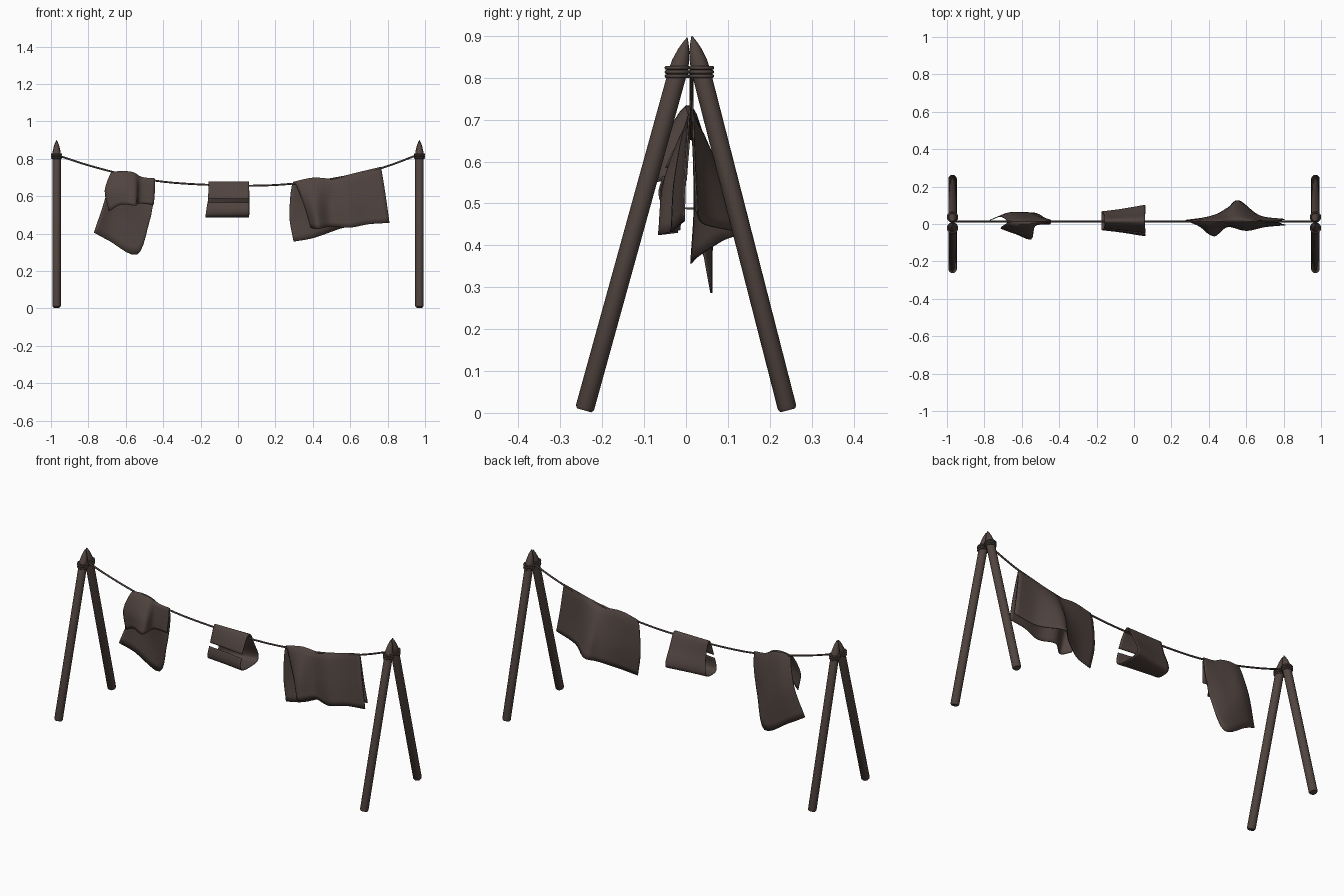
import bpy, bmesh, math
from mathutils import Vector

if "Cube" in bpy.data.objects:
    bpy.data.objects.remove(bpy.data.objects["Cube"])


def material(name, col):
    m = bpy.data.materials.new(name)
    m.diffuse_color = (*col, 1)
    m.use_nodes = True
    m.node_tree.nodes["Principled BSDF"].inputs["Base Color"].default_value = m.diffuse_color
    return m


WOOD = material("dark brown wood", (0.082, 0.058, 0.050))
CLOTH = material("dark brown cloth", (0.080, 0.057, 0.050))
ROPE = material("dark brown rope", (0.075, 0.054, 0.047))


def finish(name, bm, mat, angle=40):
    bmesh.ops.recalc_face_normals(bm, faces=bm.faces)
    me = bpy.data.meshes.new(name)
    bm.to_mesh(me)
    bm.free()
    ob = bpy.data.objects.new(name, me)
    bpy.context.collection.objects.link(ob)
    me.materials.append(mat)
    bpy.ops.object.select_all(action='DESELECT')
    ob.select_set(True)
    bpy.context.view_layer.objects.active = ob
    bpy.ops.object.shade_smooth_by_angle(angle=math.radians(angle))
    return ob


def spline(pts, steps):
    """Catmull-Rom through the points."""
    p = [Vector(q) for q in pts]
    p = [2 * p[0] - p[1]] + p + [2 * p[-1] - p[-2]]
    out = []
    for i in range(1, len(p) - 2):
        a, b, c, d = p[i - 1:i + 3]
        for k in range(steps):
            t = k / steps
            out.append(0.5 * (2 * b + (c - a) * t + (2 * a - 5 * b + 4 * c - d) * t * t
                              + (3 * b - a - 3 * c + d) * t ** 3))
    return out + [p[-2]]


def pole(name, base, tip, n=16):
    """Round pole with a chamfered foot and a pointed, bulging tip."""
    base, tip = Vector(base), Vector(tip)
    axis = tip - base
    L = axis.length
    q = axis.to_track_quat('Z', 'Y')
    prof = [(0.018, 0), (0.0225, 0.007), (0.0225, L - 0.085), (0.0205, L - 0.06),
            (0.014, L - 0.032), (0.007, L - 0.013), (0.001, L)]
    bm = bmesh.new()
    rings = [[bm.verts.new(base + q @ Vector((r * math.cos(2 * math.pi * k / n),
                                              r * math.sin(2 * math.pi * k / n), h)))
              for k in range(n)] for r, h in prof]
    for a, b in zip(rings, rings[1:]):
        for k in range(n):
            bm.faces.new((a[k], a[(k + 1) % n], b[(k + 1) % n], b[k]))
    bm.faces.new(rings[0])
    bm.faces.new(rings[-1])
    finish(name, bm, WOOD)


def tube(name, path, r, closed=False, n=8):
    """Rope along a path that stays close to a plane."""
    bm = bmesh.new()
    m = len(path)
    rings = []
    for i, p in enumerate(path):
        nxt = path[(i + 1) % m] if closed else path[min(i + 1, m - 1)]
        prv = path[i - 1] if closed else path[max(i - 1, 0)]
        t = (nxt - prv).normalized()
        side = t.cross(Vector((0, 0, 1))).normalized()
        up = side.cross(t)
        rings.append([bm.verts.new(p + r * (side * math.cos(2 * math.pi * k / n)
                                            + up * math.sin(2 * math.pi * k / n))) for k in range(n)])
    pairs = list(zip(rings, rings[1:])) + ([(rings[-1], rings[0])] if closed else [])
    for a, b in pairs:
        for k in range(n):
            bm.faces.new((a[k], a[(k + 1) % n], b[(k + 1) % n], b[k]))
    if not closed:
        bm.faces.new(rings[0])
        bm.faces.new(rings[-1])
    finish(name, bm, ROPE, 60)


def cloth(name, columns, steps=5):
    """Thin sheet lofted through columns running front hem -> line -> back hem."""
    cols = [spline(c, steps) for c in columns]
    rows = [spline(r, steps) for r in zip(*cols)]
    bm = bmesh.new()
    v = [[bm.verts.new(p) for p in row] for row in rows]
    for a, b in zip(v, v[1:]):
        for k in range(len(a) - 1):
            bm.faces.new((a[k], a[k + 1], b[k + 1], b[k]))
    ob = finish(name, bm, CLOTH, 50)
    mod = ob.modifiers.new("thickness", 'SOLIDIFY')
    mod.thickness = 0.004
    mod.offset = 0


# A-frame supports with rope lashings
for label, x in (("left", -0.97), ("right", 0.97)):
    pole(label + "_front_pole", (x, -0.243, 0.006), (x, 0.003, 0.896))
    pole(label + "_back_pole", (x, 0.243, 0.006), (x, 0.014, 0.9))
    for side, y in (("front", -0.021), ("back", 0.037)):
        for i, z in enumerate((0.804, 0.814, 0.824)):
            ring = [Vector((x + 0.0255 * math.cos(a), y + 0.0255 * math.sin(a), z))
                    for a in (2 * math.pi * k / 20 for k in range(20))]
            tube(f"{label}_{side}_lashing_{i}", ring, 0.0048, True)

# Sagging line
LINE = [(-0.97, .82), (-0.8, .765), (-0.6, .713), (-0.4, .677), (-0.15, .66), (0.1, .656),
        (0.3, .667), (0.5, .692), (0.75, .745), (0.97, .824)]
tube("washing_line", spline([(x, 0.013, z) for x, z in LINE], 5), 0.005)

# Left cloth: short front flap, long twisted back
cloth("left_cloth", [
    [(-.69, -.03, .52), (-.712, -.02, .63), (-.675, .012, .728), (-.715, .04, .57), (-.77, .02, .405)],
    [(-.625, -.055, .555), (-.63, -.045, .65), (-.62, .013, .732), (-.65, .06, .55), (-.69, .05, .362)],
    [(-.55, -.08, .55), (-.55, -.05, .64), (-.56, .013, .722), (-.57, .055, .5), (-.54, .06, .287)],
    [(-.53, -.01, .56), (-.525, -.005, .63), (-.51, .013, .70), (-.505, .035, .58), (-.475, .03, .46)],
    [(-.45, 0, .555), (-.445, .005, .62), (-.443, .013, .693), (-.445, .02, .62), (-.455, .025, .55)]])

# Middle cloth: back drops, curls under and comes up in front
PROFILE = [(-.045, .585), (-.022, .635), (.005, .672), (.03, .668), (.062, .6), (.095, .53),
           (.085, .496), (.02, .488), (-.045, .495), (-.06, .525), (-.05, .565)]
cloth("middle_cloth", [
    [(x + .15 * max(0, .6 - z) * lean, .015 + (y - .015) * s, z) for y, z in PROFILE]
    for x, s, lean in ((-.158, .62, -1), (-.085, .75, 0), (-.01, .9, 0), (.06, 1.05, 0))])

# Right cloth: wide sheet with a front fold and a back bulge
cloth("right_cloth", [
    [(.39, -.02, .43), (.35, -.01, .56), (.295, .013, .675), (.275, .02, .5), (.297, .012, .357)],
    [(.43, -.065, .425), (.41, -.05, .56), (.40, .013, .697), (.385, .035, .53), (.40, .03, .375)],
    [(.50, -.015, .437), (.49, -.008, .56), (.50, .013, .692), (.49, .06, .55), (.50, .085, .41)],
    [(.60, -.035, .432), (.575, -.025, .57), (.56, .013, .705), (.55, .085, .56), (.56, .125, .43)],
    [(.70, -.015, .45), (.68, -.008, .585), (.66, .013, .73), (.66, .03, .58), (.67, .045, .45)],
    [(.81, -.005, .457), (.79, 0, .6), (.765, .013, .755), (.785, .02, .6), (.805, .025, .48)]])
